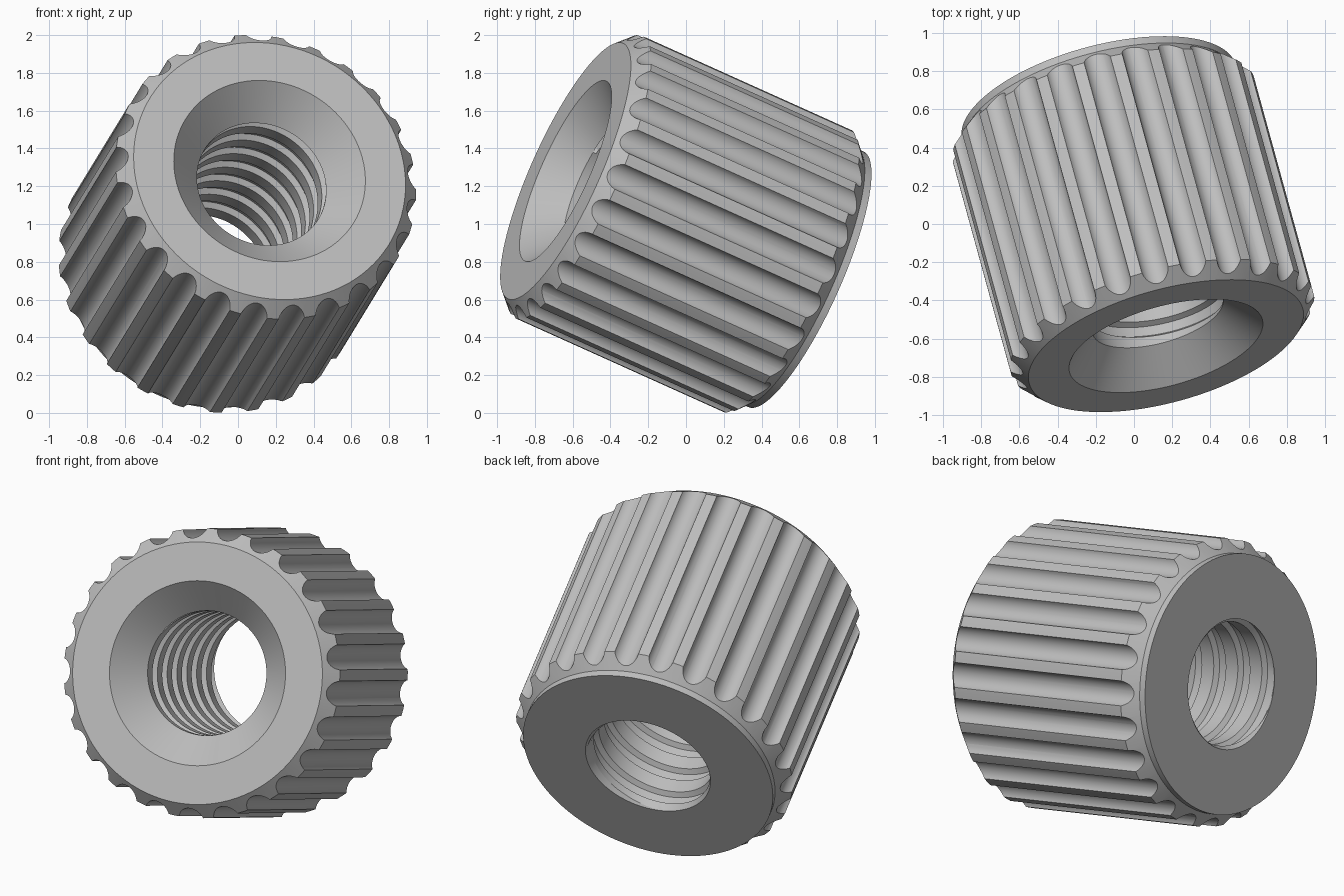
import bpy, bmesh, math
from mathutils import Matrix, Vector

cube = bpy.data.objects.get("Cube")
if cube:
    bpy.data.objects.remove(cube, do_unlink=True)

SIDES, LENGTH = 100, 1.44
GROOVES, PHASE = 25, math.radians(6.3)

# Placement: local z is the bore axis, pointing out of the countersunk end
axis = Vector((0.243, -0.884, 0.398)).normalized()
u = (Vector((1, 0, 0)) - axis * axis.x).normalized()
v = axis.cross(u)
place = Matrix((u, v, axis)).transposed().to_4x4()
place.translation = Vector((-0.183, 0.636, 0.707))

steel = bpy.data.materials.new("grey steel")
steel.use_nodes = True
steel.diffuse_color = (0.52, 0.52, 0.52, 1)
steel.node_tree.nodes["Principled BSDF"].inputs["Base Color"].default_value = (0.52, 0.52, 0.52, 1)


def grid(bm, rows):
    """Skin rows of (radius, angle, z) points with quads."""
    verts = [[bm.verts.new((r * math.cos(a), r * math.sin(a), z)) for r, a, z in row]
             for row in rows]
    for low, high in zip(verts, verts[1:]):
        for i in range(len(low) - 1):
            bm.faces.new((low[i], low[i + 1], high[i + 1], high[i]))


def finish(name, bm):
    bmesh.ops.remove_doubles(bm, verts=bm.verts, dist=0.0001)
    bmesh.ops.recalc_face_normals(bm, faces=bm.faces)
    mesh = bpy.data.meshes.new(name)
    bm.to_mesh(mesh)
    bm.free()
    mesh.materials.append(steel)
    obj = bpy.data.objects.new(name, mesh)
    bpy.context.collection.objects.link(obj)
    obj.matrix_world = place
    return obj


angles = [2 * math.pi * i / SIDES for i in range(SIDES + 1)]
nut = bmesh.new()

# Outer shell: rear face, collar, chamfered body, front face, countersink
BACK_HOLE, MINOR, MAJOR = 0.372, 0.353, 0.382
FACE, BODY = 0.742, 0.82
SINK_END = LENGTH - 0.175
profile = [(BACK_HOLE, 0), (FACE, 0), (FACE, 0.04), (BODY, 0.115),
           (BODY, LENGTH - 0.08), (FACE, LENGTH), (0.523, LENGTH), (MINOR, SINK_END)]
grid(nut, [[(r, a, z) for a in angles] for r, z in profile])

# Threaded bore: helical rows clamped between the rear face and the countersink
PITCH = 0.18
thread = [(0, MINOR), (0.25, MINOR), (0.5, MINOR), (0.6, MAJOR), (0.75, MAJOR), (0.9, MAJOR)]
rows = []
for turn in range(-1, math.ceil(SINK_END / PITCH) + 1):
    for frac, radius in thread:
        row = []
        for a in angles:
            z = PITCH * (turn + frac + a / (2 * math.pi))
            if z <= 0:
                row.append((BACK_HOLE, a, 0))
            elif z >= SINK_END:
                row.append((MINOR, a, SINK_END))
            else:
                row.append((max(radius, BACK_HOLE - z), a, z))
        rows.append(row)
grid(nut, rows)
body = finish("knurled_threaded_nut", nut)

# Round-bottomed grip grooves cut along the body
cut = bmesh.new()
for k in range(GROOVES):
    a = PHASE + k * 2 * math.pi / GROOVES
    spot = Matrix.Translation((0.84 * math.cos(a), 0.84 * math.sin(a), LENGTH / 2))
    bmesh.ops.create_cone(cut, cap_ends=True, segments=32, radius1=0.075, radius2=0.075,
                          depth=LENGTH + 0.2, matrix=spot)
cutter = finish("groove_cutter", cut)
cutter.hide_render = True

grooves = body.modifiers.new("grooves", "BOOLEAN")
grooves.operation = "DIFFERENCE"
grooves.solver = "EXACT"
grooves.object = cutter
bpy.ops.object.select_all(action="DESELECT")
body.select_set(True)
bpy.context.view_layer.objects.active = body
bpy.ops.object.modifier_apply(modifier=grooves.name)
bpy.data.objects.remove(cutter, do_unlink=True)
bpy.ops.object.shade_smooth_by_angle(angle=math.radians(25))
